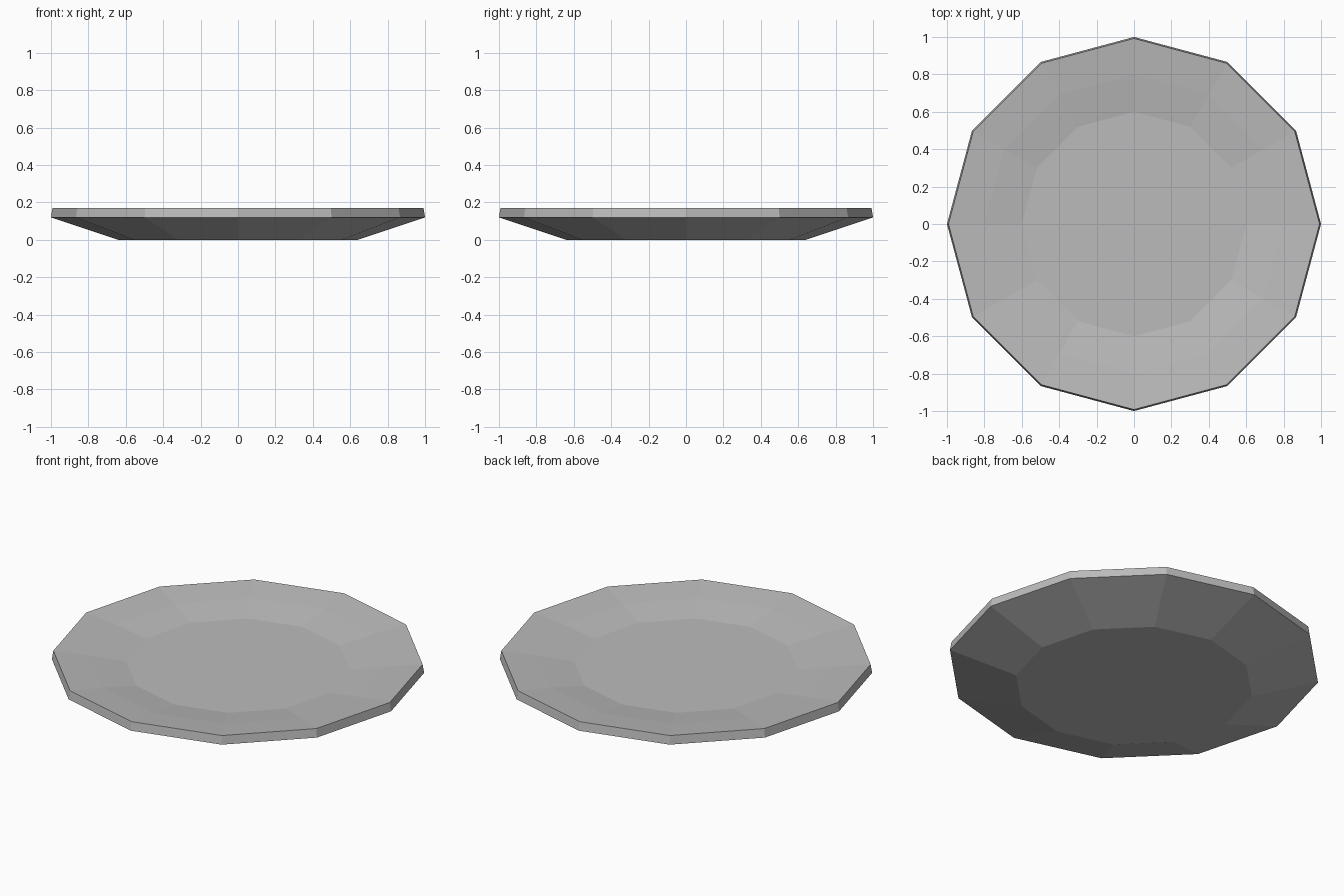
import bpy
import bmesh
from math import cos, sin, pi

cube = bpy.data.objects.get("Cube")
if cube:
    bpy.data.objects.remove(cube, do_unlink=True)

SIDES = 12

# Plate cross-section from the foot, round the rim, to the eating surface
PROFILE = [(0.64, 0.0), (1.0, 0.12), (0.992, 0.17), (0.8, 0.15), (0.6, 0.122)]

# Glazed ceramic
glaze = bpy.data.materials.new("light grey ceramic")
glaze.use_nodes = True
colour = (0.5, 0.5, 0.5, 1.0)
glaze.diffuse_color = colour
glaze.node_tree.nodes["Principled BSDF"].inputs["Base Color"].default_value = colour


def ring(bm, radius, z):
    angles = [2 * pi * i / SIDES for i in range(SIDES)]
    return [bm.verts.new((radius * cos(a), radius * sin(a), z)) for a in angles]


# Faceted plate: stacked rings bridged by quads, closed by flat foot and floor
bm = bmesh.new()
rings = [ring(bm, r, z) for r, z in PROFILE]
for lower, upper in zip(rings, rings[1:]):
    for i in range(SIDES):
        j = (i + 1) % SIDES
        bm.faces.new((lower[i], lower[j], upper[j], upper[i]))
bm.faces.new(reversed(rings[0]))
bm.faces.new(rings[-1])
bmesh.ops.recalc_face_normals(bm, faces=bm.faces)

mesh = bpy.data.meshes.new("plate")
bm.to_mesh(mesh)
bm.free()
mesh.materials.append(glaze)
plate = bpy.data.objects.new("plate", mesh)
bpy.context.collection.objects.link(plate)
